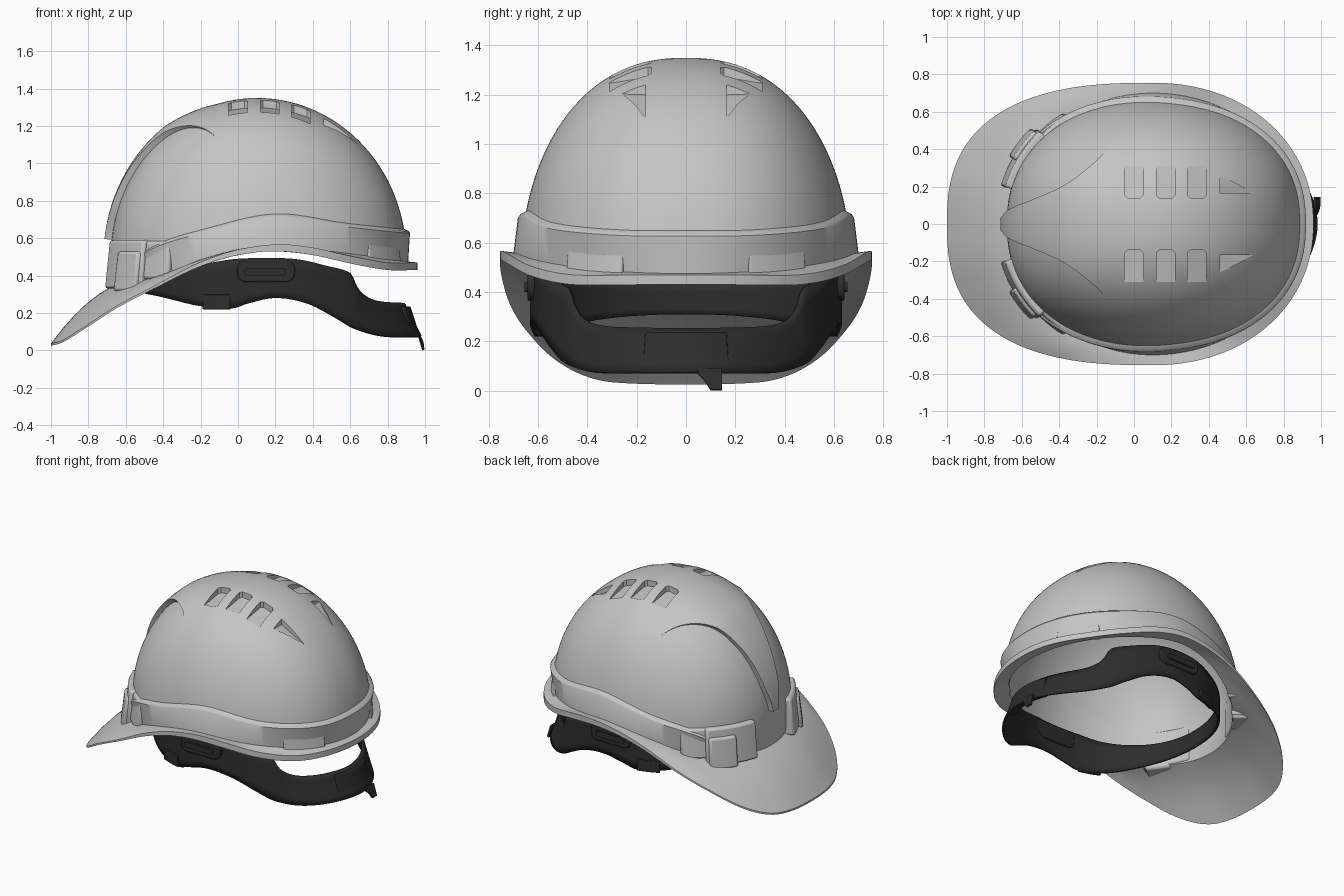
import bpy, bmesh, math
from math import pi, sin, cos, asin, sqrt

if "Cube" in bpy.data.objects:
    bpy.data.objects.remove(bpy.data.objects["Cube"])

SEG = 144
CX, Z0, H = 0.1, 0.5, 0.85          # dome centre, springing height and rise
FULL = 2.3                          # sideways fullness of the dome


def material(name, v):
    m = bpy.data.materials.new(name)
    m.diffuse_color = (v, v, v, 1)
    m.use_nodes = True
    m.node_tree.nodes["Principled BSDF"].inputs["Base Color"].default_value = m.diffuse_color
    return m


SHELL = material("shell_grey", 0.56)
DARK = material("harness_black", 0.026)


def curve(pts):
    """Smooth interpolation through (x, value) points."""
    def f(x):
        x = min(max(x, pts[0][0]), pts[-1][0])
        i = max(k for k in range(len(pts) - 1) if pts[k][0] <= x)
        def slope(k):
            a, b = pts[max(k - 1, 0)], pts[min(k + 1, len(pts) - 1)]
            return (b[1] - a[1]) / (b[0] - a[0])
        (xa, a), (xb, b) = pts[i], pts[i + 1]
        d = xb - xa
        t = (x - xa) / d
        return ((2*t**3 - 3*t*t + 1) * a + (t**3 - 2*t*t + t) * d * slope(i)
                + (3*t*t - 2*t**3) * b + (t**3 - t*t) * d * slope(i + 1))
    return f


def oval(th, front, back, side, n=2.0, cx=CX):
    c, s = cos(th), sin(th)
    a = back if c > 0 else front
    return (cx + a * math.copysign(abs(c) ** (2 / n), c),
            side * math.copysign(abs(s) ** (2 / n), s))


def make(name, verts, faces, mat, angle=35, bevel=0, solid=0):
    me = bpy.data.meshes.new(name)
    me.from_pydata(verts, [], faces)
    bm = bmesh.new()
    bm.from_mesh(me)
    bmesh.ops.recalc_face_normals(bm, faces=bm.faces)
    bm.to_mesh(me)
    bm.free()
    me.materials.append(mat)
    ob = bpy.data.objects.new(name, me)
    bpy.context.collection.objects.link(ob)
    if solid:
        m = ob.modifiers.new("thickness", 'SOLIDIFY')
        m.thickness, m.offset = solid, 0
    if bevel:
        m = ob.modifiers.new("bevel", 'BEVEL')
        m.width, m.segments = bevel, 2
    smooth(ob, angle)
    return ob


def smooth(ob, angle):
    bpy.ops.object.select_all(action='DESELECT')
    ob.select_set(True)
    bpy.context.view_layer.objects.active = ob
    bpy.ops.object.shade_smooth_by_angle(angle=math.radians(angle))


def grid_faces(rows, cols, wrap=False):
    return [(r*cols + c, r*cols + (c+1) % cols, (r+1)*cols + (c+1) % cols, (r+1)*cols + c)
            for r in range(rows - 1) for c in range(cols if wrap else cols - 1)]


# Shell heights along its length
rim_z = curve([(-1, .025), (-.94, .042), (-.82, .115), (-.65, .225), (-.4, .355), (-.2, .45),
               (0, .51), (.2, .53), (.4, .51), (.6, .465), (.8, .43), (.96, .43)])
base_z = curve([(-.68, .34), (-.4, .41), (-.2, .485), (0, .54), (.2, .56), (.5, .53), (.91, .475)])
top_z = curve([(-.68, .36), (-.56, .46), (-.45, .56), (-.2, .645), (.2, .73), (.6, .68), (.88, .65)])


def rim(th):
    return oval(th, 1.1, .86, .755, 2.6 if cos(th) < 0 else 2.1)


def base(th, k=1.0):
    return oval(th, .78 * k, .81 * k, .70 * k)


def dome_point(th, phi, k=1.0):
    r = cos(max(phi, 0))
    u, v = r * cos(th), abs(r * sin(th)) ** (2 / FULL)
    return (CX + (.80 if u > 0 else .78) * k * u,
            math.copysign(.67 * k * v, sin(th)), Z0 + H * k * sin(phi))


def dome_z(x, y):
    u = (x - CX) / (.80 if x > CX else .78)
    return Z0 + H * sqrt(max(0, 1 - u*u - abs(y / .67) ** FULL))


def shell():
    ths = [2 * pi * i / SEG for i in range(SEG)]
    rows, N = [], 26

    def start(th):
        return asin((top_z(base(th)[0]) - Z0) / H)

    def dome_rows(k):
        return [[dome_point(t, start(t) + (pi/2 - start(t)) * j / N, k) for t in ths]
                for j in range(N)]

    def brim(f, drop, k):
        row = []
        for t in ths:
            (ax, ay), (bx, by) = base(t, k), rim(t)
            lip = .012 if bx < -.5 else .012 + .028 * min(1, (bx + .5) / .8)
            za, zb = base_z(base(t)[0]) - drop, rim_z(bx) + (0 if drop else lip)
            bulge = .14 * max(0, -cos(t)) * f * (1 - f)
            row.append((ax + (bx-ax)*f, ay + (by-ay)*f, za + (zb-za)*f + bulge))
        return row

    # outer dome, stepped band, brim and lip, then the inside
    rows += dome_rows(1)[::-1]
    for lift, grow in ((-.012, .8), (-.022, 1)):
        row = []
        for t in ths:
            x, y, z = dome_point(t, start(t))
            step = .032 * grow * min(1, max(0, (x + .62) / .15))
            row.append((x + step * cos(t), y + step * sin(t), z + lift * (step > 0)))
        rows.append(row)
    rows += [brim(f, 0, 1) for f in (0, .2, .4, .6, .8, 1)]
    rows += [brim(f, .03, .96) for f in (1, .75, .5, .25, 0)]
    rows += dome_rows(.947)
    verts = [v for r in rows for v in r]
    faces = grid_faces(len(rows), SEG, True)
    n = len(verts)
    verts += [(CX, 0, Z0 + H), (CX, 0, Z0 + H * .947)]
    last = n - SEG
    for i in range(SEG):
        j = (i + 1) % SEG
        faces += [(n, j, i), (n + 1, last + i, last + j)]
    return make("helmet_shell", verts, faces, SHELL)


def prism(corners):
    """Vent cutter: sloping floor (x, y, depth) with upright walls."""
    n = len(corners)
    low = [(x, y, dome_z(x, y) - d) for x, y, d in corners]
    verts = low + [(x, y, 1.6) for x, y, _ in corners]
    faces = [tuple(range(n)), tuple(range(n, 2*n))]
    faces += [(i, (i+1) % n, n + (i+1) % n, n + i) for i in range(n)]
    return make("vent_cutter", verts, faces, SHELL)


helmet = shell()
for s in (1, -1):
    cutters = [prism([(x - .035, .14*s, .04), (x + .035, .14*s, .04), (x + .05, .155*s, .04),
                      (x + .05, .31*s, .003), (x - .05, .31*s, .003), (x - .05, .155*s, .04)])
               for x in (.0, .17, .335)]
    cutters.append(prism([(.46, .165*s, .04), (.64, .165*s, .0), (.46, .26*s, .0)]))
    for c in cutters:
        bpy.context.view_layer.objects.active = helmet
        m = helmet.modifiers.new("vent", 'BOOLEAN')
        m.operation, m.solver, m.object = 'DIFFERENCE', 'EXACT', c
        bpy.ops.object.modifier_apply(modifier=m.name)
        bpy.data.objects.remove(c)
smooth(helmet, 35)

# Raised crown ridge, wide on top and narrowing to a point at the brow
width = curve([(-.675, .03), (-.64, .07), (-.5, .13), (-.35, .20), (-.2, .33), (-.09, .46)])
ridge, COLS = [], 25
xs = [-.675 + .585 * (i / 30) ** 1.6 for i in range(31)]
for i, x in enumerate([xs[0]] + xs):
    fade = min(1, max(0, (-.09 - x) / .28))
    for j in range(COLS):
        f = min(1, max(-1, (j - 12) / 11))
        y = width(x) * f
        edge = i == 0 or j in (0, COLS - 1)
        k = .975 if edge else .996 + .054 * fade
        ridge.append((CX + (x - CX) * k, y * k, Z0 + (dome_z(x, y) - Z0) * (k if edge else 1 + (k-1) * .55)))
make("crown_ridge", ridge, grid_faces(32, COLS), SHELL)


def block(name, a, b, zlo, zhi, klo, khi, mat, ring=base, inner=.95, bevel=.015):
    """Curved block hugging the wall between two angles."""
    n, verts = 9, []
    for i in range(n):
        t = a + (b - a) * i / (n - 1)
        for k, z in ((inner, zlo), (klo, zlo), (khi, zhi), (inner, zhi)):
            verts.append((*ring(t, k), z))
    faces = grid_faces(n, 4, True) + [(0, 1, 2, 3), tuple(range(4*n - 4, 4*n))]
    return make(name, verts, faces, mat, bevel=bevel)


# Accessory lugs at the brow, flaring into the band, and raised pads at the rear
for s, side in ((1, "left"), (-1, "right")):
    block(f"brow_lug_{side}", s*(pi-.27), s*(pi-.74), .33, .59, 1.085, 1.05, SHELL)
    block(f"brow_lug_pad_{side}", s*(pi-.48), s*(pi-.72), .315, .53, 1.115, 1.08, SHELL)
    block(f"brow_lug_flare_{side}", s*(pi-.68), s*(pi-.95), .38, .585, 1.05, 1.02, SHELL)
    block(f"rear_pad_{side}", s*.37, s*.75, .47, .645, 1.025, .995, SHELL, bevel=.008)

# Headband dipping to the nape at the rear
low = curve([(-.52, .31), (-.4, .285), (-.2, .237), (-.03, .225), (.05, .25), (.2, .28), (.36, .25),
             (.5, .175), (.6, .115), (.75, .075), (.98, .075)])
high = curve([(-.52, .43), (-.2, .46), (0, .49), (.3, .49), (.5, .45), (.63, .41),
              (.65, .36), (.69, .305), (.77, .265), (.93, .25)])


def band(t, k=1.0):
    return oval(t, .67 * k, .78 * k, .625 * k, 2.1 if cos(t) < 0 else 1.85, .15)


strap, ROWS, LOOP = [], 6, 240
for r in range(ROWS):
    for i in range(LOOP):
        t = 2 * pi * i / LOOP
        x, y = band(t)
        f = r / (ROWS - 1)
        lean = .045 * max(0, cos(t)) * (1 - 2 * f)
        strap.append((x + lean, y, low(x) + (high(x) - low(x)) * f))
make("headband", strap, grid_faces(ROWS, LOOP, True), DARK, solid=.016)


def plate(name, outline, depth, bevel=0):
    """Flat part: outline points and an extrusion vector."""
    n = len(outline)
    verts = outline + [tuple(p + d for p, d in zip(v, depth)) for v in outline]
    faces = [tuple(range(n)), tuple(range(n, 2*n))]
    faces += [(i, (i+1) % n, n + (i+1) % n, n + i) for i in range(n)]
    return make(name, verts, faces, DARK, bevel=bevel)


def pill(cx, cz, w, h, r, y):
    pts = []
    for q, (sx, sz) in enumerate(((1, 1), (-1, 1), (-1, -1), (1, -1))):
        for i in range(5):
            a = (q + i / 4) * pi / 2
            pts.append((cx + sx*(w - r) + r*cos(a), y, cz + sz*(h - r) + r*sin(a)))
    return pts


# Side hangers with their bars
for s, side in ((1, "left"), (-1, "right")):
    plate(f"hanger_{side}", pill(.15, .425, .155, .06, .05, .60*s), (0, .042*s, 0), .006)
    plate(f"hanger_bar_{side}", pill(.145, .42, .11, .02, .018, .635*s), (0, .02*s, 0))
    # overlapping temple tab following the strap
    block(f"temple_tab_{side}", s*(pi/2 + .27), s*(pi/2 + .5), .22, .30, 1.025, 1.02, DARK,
          ring=band, inner=.99, bevel=.004)

# Size adjuster tab hanging from the nape
plate("adjuster_tab", [(.96, .03, .085), (.96, .145, .085), (.985, .145, 0), (.985, .10, 0), (.98, .075, .04)],
      (.012, 0, .005))
block("nape_overlap", -.3, .3, .095, .235, 1.048, .99, DARK, ring=band, inner=.97, bevel=.005)
